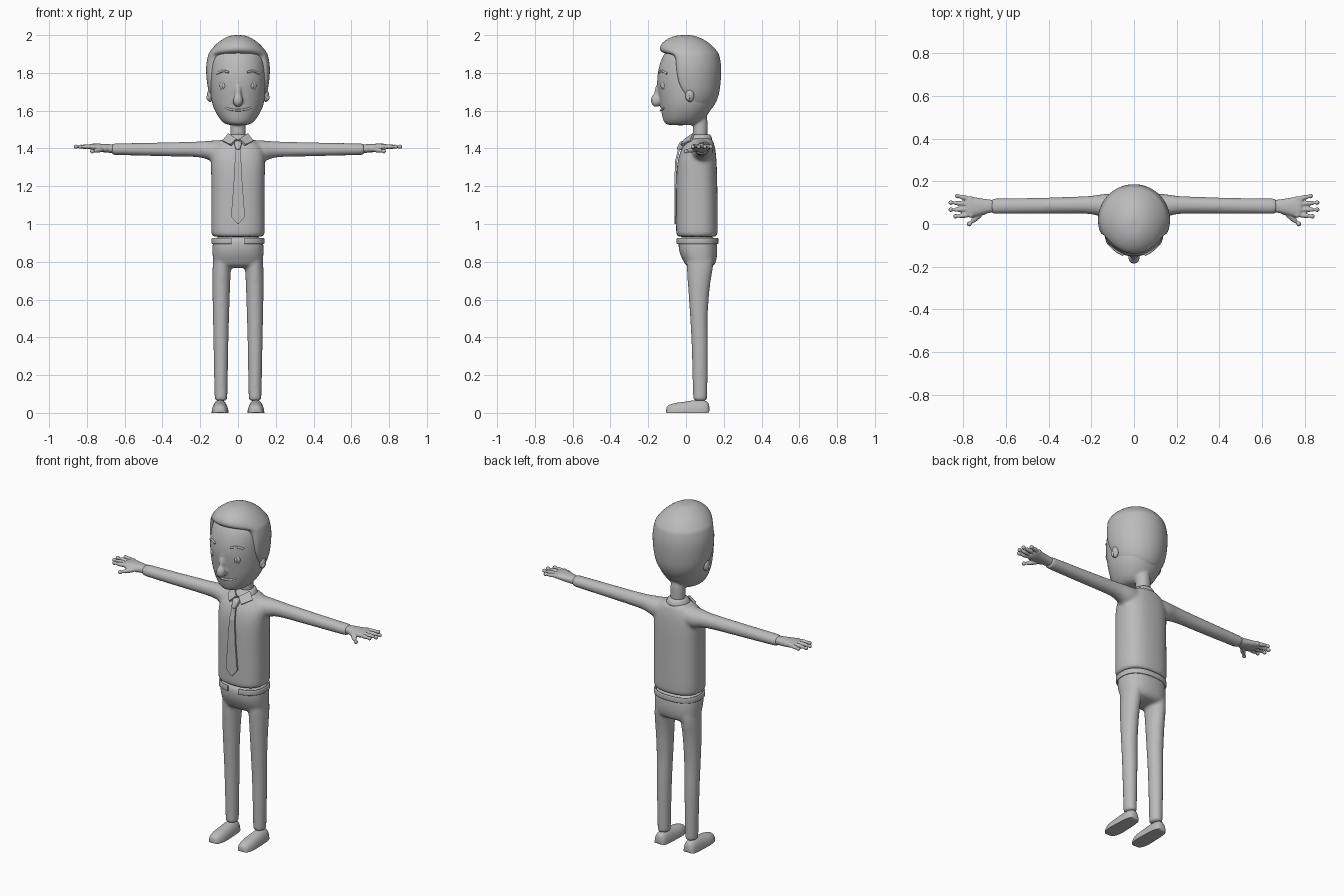
import bpy, bmesh, math
from mathutils import Vector, Matrix

if "Cube" in bpy.data.objects:
    bpy.data.objects.remove(bpy.data.objects["Cube"])

grey = bpy.data.materials.new("plain_grey")
grey.use_nodes = True
COLOUR = (0.5, 0.5, 0.5, 1)
grey.diffuse_color = COLOUR
grey.node_tree.nodes["Principled BSDF"].inputs["Base Color"].default_value = COLOUR


def loft(bm, axis, sections, power=2.0, n=24):
    """Closed skin over sections (h, a0, a1, b0, b1[, lowest b])."""
    rings = []
    for h, a0, a1, b0, b1, *clip in sections:
        ring = []
        for i in range(n):
            t = math.tau * i / n
            c, s = math.cos(t), math.sin(t)
            a = (a0 + a1) / 2 + (a1 - a0) / 2 * math.copysign(abs(c) ** (2 / power), c)
            b = (b0 + b1) / 2 + (b1 - b0) / 2 * math.copysign(abs(s) ** (2 / power), s)
            if clip:
                b = max(b, clip[0])
            ring.append(bm.verts.new({"x": (h, a, b), "y": (a, h, b), "z": (a, b, h)}[axis]))
        rings.append(ring)
    for r, q in zip(rings, rings[1:]):
        for i in range(n):
            j = (i + 1) % n
            bm.faces.new((r[i], r[j], q[j], q[i]))
    bm.faces.new(rings[0])
    bm.faces.new(rings[-1])


def ball(bm, centre, radii):
    bmesh.ops.create_uvsphere(bm, u_segments=20, v_segments=14, radius=1,
                              matrix=Matrix.Translation(centre) @ Matrix.Diagonal((*radii, 1)))


def finger(bm, p, q, r0, r1):
    """Tapered rod with round ends."""
    p, q = Vector(p), Vector(q)
    turn = (q - p).to_track_quat("Z", "Y").to_matrix().to_4x4()
    bmesh.ops.create_cone(bm, cap_ends=True, segments=16, radius1=r0, radius2=r1,
                          depth=(q - p).length, matrix=Matrix.Translation((p + q) / 2) @ turn)
    ball(bm, p, (r0,) * 3)
    ball(bm, q, (r1,) * 3)


def finish(bm, name, subsurf=0, voxel=0, relax=4, thick=0, smooth=True):
    bmesh.ops.recalc_face_normals(bm, faces=bm.faces)
    for f in bm.faces:
        f.smooth = smooth
    me = bpy.data.meshes.new(name)
    bm.to_mesh(me)
    bm.free()
    me.materials.append(grey)
    ob = bpy.data.objects.new(name, me)
    bpy.context.collection.objects.link(ob)
    if thick:
        m = ob.modifiers.new("thickness", "SOLIDIFY")
        m.thickness, m.offset = thick, 0
    if subsurf:
        ob.modifiers.new("rounding", "SUBSURF").levels = subsurf
        ob.modifiers["rounding"].render_levels = subsurf
    if voxel:
        m = ob.modifiers.new("blend", "REMESH")
        m.mode, m.voxel_size, m.use_smooth_shade = "VOXEL", voxel, True
        m = ob.modifiers.new("relax", "SMOOTH")
        m.factor, m.iterations = 0.5, relax
    return ob


def tube(name, points, radius, extrude=0.0, flat=False, z=0):
    cu = bpy.data.curves.new(name, "CURVE")
    cu.dimensions = "2D" if flat else "3D"
    cu.bevel_depth, cu.extrude, cu.bevel_resolution = radius, extrude, 2
    cu.use_fill_caps = True
    sp = cu.splines.new("POLY")
    sp.points.add(len(points) - 1)
    for pt, co in zip(sp.points, points):
        pt.co = (*co, 1)
    cu.materials.append(grey)
    ob = bpy.data.objects.new(name, cu)
    ob.location.z = z
    bpy.context.collection.objects.link(ob)


def sym(rows):
    """Rows (z, y0, y1, half width[, clip]) to full sections."""
    return [(z, -w, w, y0, y1, *c) for z, y0, y1, w, *c in rows]


# Head, nose and neck blended into one skin
bm = bmesh.new()
loft(bm, "z", sym([(1.522, -.10, .04, .05), (1.535, -.117, .075, .08), (1.57, -.128, .11, .108),
                   (1.62, -.136, .145, .135), (1.68, -.145, .165, .147), (1.76, -.158, .172, .15),
                   (1.84, -.145, .17, .15), (1.9, -.12, .15, .137), (1.95, -.08, .1, .09)]), 2.1)
loft(bm, "z", sym([(z, .036, .115, .041) for z in (1.42, 1.5, 1.6)]))
finger(bm, (0, -.142, 1.75), (0, -.157, 1.67), .014, .021)
ball(bm, (0, -.158, 1.655), (.027, .029, .036))
finish(bm, "head", 2, .007, 4)

# Hair shell with swept-up front
bm = bmesh.new()
loft(bm, "z", sym([(1.595, -.1, .13, .095, .07), (1.64, -.1, .158, .133, .045), (1.68, -.12, .174, .15, 0),
                   (1.72, -.13, .181, .161, -.03), (1.78, -.15, .187, .169, -.047),
                   (1.84, -.15, .188, .171, -.052), (1.895, -.15, .177, .159, -.055),
                   (1.905, -.142, .172, .155), (1.945, -.142, .142, .126), (1.978, -.105, .095, .085),
                   (1.997, -.06, .045, .045), (2.0, -.02, .02, .015)]), n=36)
finish(bm, "hair", 2)

# Face details
for s, side in ((1, "left"), (-1, "right")):
    bm = bmesh.new()
    ball(bm, (s * .148, .02, 1.68), (.016, .023, .034))
    ball(bm, (s * .155, .012, 1.67), (.012, .012, .018))
    finish(bm, side + "_ear")
    bm = bmesh.new()
    ball(bm, (s * .075, -.118, 1.733), (.022, .013, .026))
    ball(bm, (s * .075, -.127, 1.733), (.010, .008, .016))
    finish(bm, side + "_eye")
    brow = [.05 + .01 * i for i in range(7)]
    tube(side + "_eyebrow", [(s * x, .012 - .165 * math.sqrt(1 - (x / .15) ** 2),
                              1.81 - 12 * (x - .075) ** 2) for x in brow], .006)
lip = [-.065 + .01 * i for i in range(14)]
tube("mouth", [(x, .003 - .137 * math.sqrt(1 - (x / .126) ** 2), 1.602 + 3 * x * x) for x in lip], .006)

# Shirt: body and both sleeves
bm = bmesh.new()
loft(bm, "z", sym([(.93, -.05, .165, .138), (.94, -.054, .17, .144), (1.1, -.053, .168, .142),
                   (1.25, -.053, .166, .142), (1.33, -.047, .163, .146), (1.39, -.03, .158, .142),
                   (1.43, -.003, .148, .11), (1.46, .02, .137, .065)]), 2.5)
for s in (1, -1):
    loft(bm, "x", [(s * x, y0, y1, z0, z1) for x, y0, y1, z0, z1 in (
        (.03, .02, .14, 1.34, 1.45), (.12, .018, .146, 1.32, 1.443), (.17, .04, .136, 1.347, 1.44),
        (.22, .05, .13, 1.356, 1.436), (.4, .048, .124, 1.358, 1.432), (.65, .046, .12, 1.365, 1.427),
        (.665, .046, .12, 1.365, 1.427), (.668, .05, .116, 1.37, 1.422))])
finish(bm, "shirt", 2, .009, 5)

# Collar band and flaps
bm = bmesh.new()
loft(bm, "z", sym([(1.44, .0, .142, .068), (1.45, .002, .141, .066), (1.468, .02, .132, .054),
                   (1.477, .024, .128, .05)]))
finish(bm, "collar_band", 1)
bm = bmesh.new()
for s in (1, -1):
    bm.faces.new([bm.verts.new((s * x, y, z)) for x, y, z in (
        (.006, -.004, 1.448), (.05, .04, 1.477), (.08, .025, 1.438), (.038, -.024, 1.418))])
finish(bm, "collar_flaps", thick=.012, smooth=False)

# Necktie
bm = bmesh.new()
loft(bm, "z", sym([(1.392, -.048, -.01, .011), (1.40, -.05, -.01, .014), (1.43, -.036, .01, .022),
                   (1.442, -.026, .01, .018)]), 3, 16)
finish(bm, "tie_knot", 1)
bm = bmesh.new()
rows = [[bm.verts.new((s * w, y, z)) for s in (-1, 1)] for z, w, y in (
    (1.40, .012, -.036), (1.33, .017, -.053), (1.2, .024, -.057), (1.04, .037, -.057), (1.0, .003, -.057))]
for a, b in zip(rows, rows[1:]):
    bm.faces.new((a[0], a[1], b[1], b[0]))
finish(bm, "tie_blade", thick=.01, smooth=False)

# Trousers: hips and both legs
bm = bmesh.new()
loft(bm, "z", sym([(.945, -.035, .155, .128), (.89, -.043, .166, .137), (.84, -.035, .167, .136),
                   (.8, -.012, .16, .134), (.765, .005, .145, .12)]), 2.4)
for s in (1, -1):
    loft(bm, "z", [(z, s * x0, s * x1, y0, y1) for z, x0, x1, y0, y1 in (
        (.88, .03, .125, .0, .15), (.77, .036, .136, .003, .147), (.7, .041, .137, .008, .128),
        (.5, .047, .133, .022, .112), (.4, .05, .131, .028, .118), (.2, .054, .127, .034, .115),
        (.075, .056, .124, .037, .113), (.062, .056, .124, .037, .113))])
finish(bm, "trousers", 2, .009, 5)

# Belt, open at the front
arc = [math.radians(-79 + 338 * i / 60) for i in range(61)]
belt = [(.135 * math.copysign(abs(math.cos(t)) ** .83, math.cos(t)),
         .06 + .106 * math.copysign(abs(math.sin(t)) ** .83, math.sin(t)), 0) for t in arc]
tube("belt", belt, .005, .011, True, .91)

# Hands and shoes
for s, side in ((1, "left"), (-1, "right")):
    bm = bmesh.new()
    loft(bm, "x", [(s * x, y0, y1, z0, z1) for x, y0, y1, z0, z1 in (
        (.64, .054, .113, 1.373, 1.421), (.69, .052, .115, 1.377, 1.423), (.735, .036, .124, 1.382, 1.426),
        (.775, .028, .13, 1.39, 1.426), (.79, .035, .125, 1.397, 1.422))], 2.3)
    for y, x1, y1 in ((.117, .828, .131), (.093, .858, .1), (.068, .858, .067), (.043, .836, .036)):
        finger(bm, (s * .765, y, 1.409), (s * x1, y1, 1.409), .0145, .0115)
    finger(bm, (s * .705, .06, 1.398), (s * .772, .0, 1.385), .018, .012)
    finish(bm, side + "_hand", 1, .004, 3)
    bm = bmesh.new()
    loft(bm, "y", [(y, s * x0, s * x1, -z, z, 0) for y, x0, x1, z in (
        (-.106, .08, .11, .025), (-.096, .061, .129, .043), (-.05, .049, .141, .055), (.0, .051, .139, .06),
        (.05, .053, .137, .07), (.105, .057, .133, .068), (.125, .07, .12, .05))], 2.3)
    finish(bm, side + "_shoe", 2)
